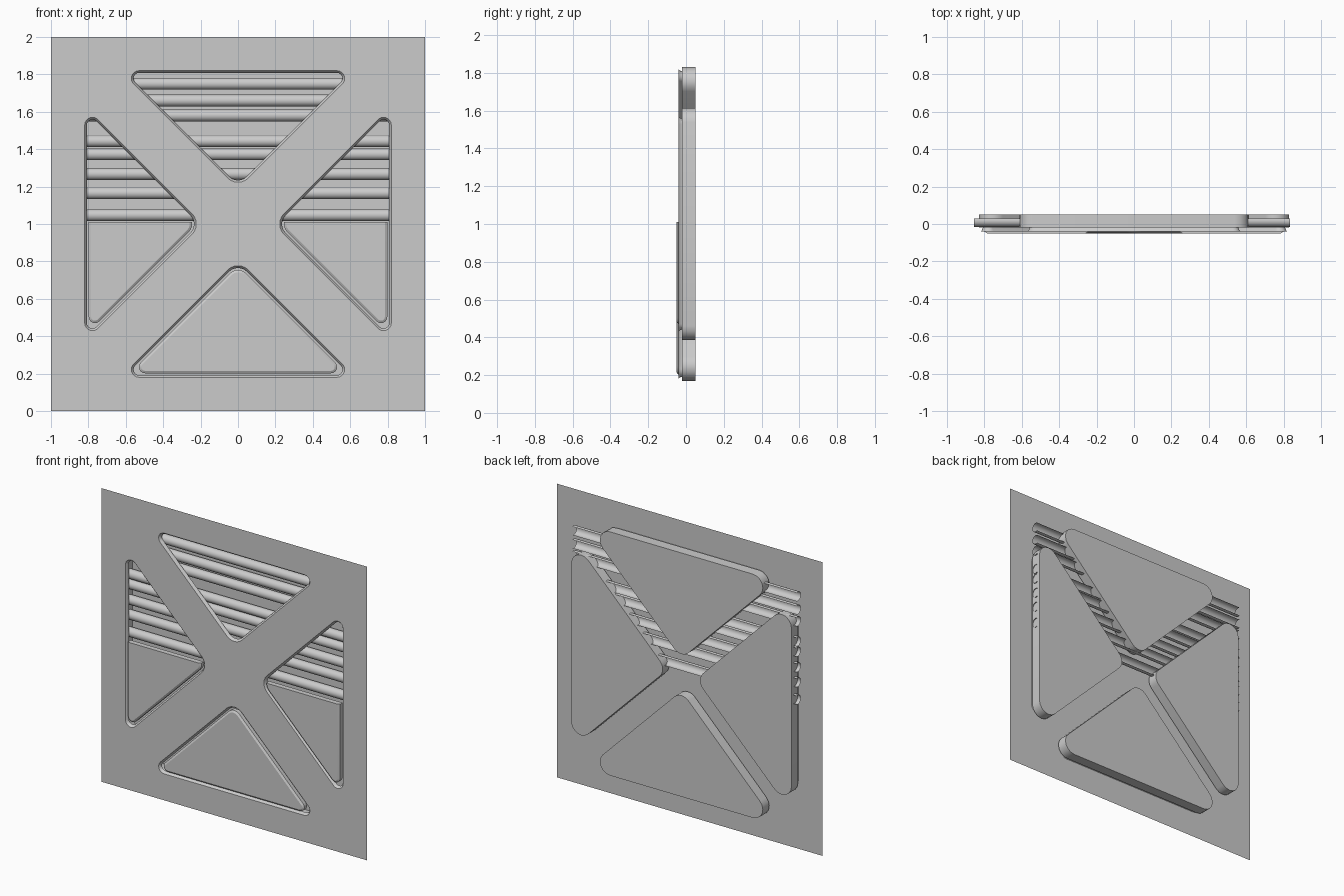
import bpy, bmesh, math
from mathutils import Vector

if "Cube" in bpy.data.objects:
    bpy.data.objects.remove(bpy.data.objects["Cube"])


def tri_loop(y, turn, c, outer, r_apex, r_corner, inset=0.0, n=6):
    """Rounded right-angled triangle, apex towards the plate centre, turned by quarter turns."""
    c, outer = c + inset * math.sqrt(2), outer - inset
    ra, rc = r_apex - inset, r_corner - inset
    w = outer - c
    k = 1 / math.tan(math.radians(22.5))
    arcs = [((0, c + ra * math.sqrt(2)), ra, 225, 315),
            ((w - rc * k, outer - rc), rc, -45, 90),
            ((-w + rc * k, outer - rc), rc, 90, 225)]
    ca, sa = math.cos(turn * math.pi / 2), math.sin(turn * math.pi / 2)
    pts = []
    for (cx, cz), r, a0, a1 in arcs:
        for i in range(n + 1):
            a = math.radians(a0 + (a1 - a0) * i / n)
            x, z = cx + r * math.cos(a), cz + r * math.sin(a)
            pts.append(Vector((x * ca - z * sa, y, 1 + x * sa + z * ca)))
    return pts


HOLE = dict(c=0.19, outer=0.82, r_apex=0.08, r_corner=0.042)
POCKET = dict(c=0.11, outer=0.83, r_apex=0.075, r_corner=0.075)
PANEL = dict(c=0.19, outer=0.82, r_apex=0.08, r_corner=0.055)


def finish(name, bm, angle=30, recalc=True):
    if recalc:
        bmesh.ops.recalc_face_normals(bm, faces=bm.faces)
    me = bpy.data.meshes.new(name)
    bm.to_mesh(me)
    bm.free()
    ob = bpy.data.objects.new(name, me)
    bpy.context.collection.objects.link(ob)
    bpy.ops.object.select_all(action='DESELECT')
    ob.select_set(True)
    bpy.context.view_layer.objects.active = ob
    bpy.ops.object.shade_smooth_by_angle(angle=math.radians(angle))
    return ob


def skin(loops):
    """Join successive loops with quads and cap the last one."""
    bm = bmesh.new()
    rings = [[bm.verts.new(p) for p in lp] for lp in loops]
    for a, b in zip(rings, rings[1:]):
        for i in range(len(a)):
            j = (i + 1) % len(a)
            bm.faces.new((a[i], a[j], b[j], b[i]))
    bm.faces.new(rings[-1])
    return bm


# Flat wall plate with four rounded triangular openings
Y = -0.04
bm = bmesh.new()
outlines = [[Vector((x, Y, z)) for x, z in ((-1, 0), (1, 0), (1, 2), (-1, 2))]]
outlines += [tri_loop(Y, t, **HOLE) for t in range(4)]
for lp in outlines:
    vs = [bm.verts.new(p) for p in lp]
    for i in range(len(vs)):
        bm.edges.new((vs[i], vs[(i + 1) % len(vs)]))
bmesh.ops.triangle_fill(bm, use_beauty=True, use_dissolve=False, edges=bm.edges[:], normal=(0, -1, 0))
for f in bm.faces:
    f.normal_update()
    if f.normal.y > 0:
        f.normal_flip()
finish("wall_plate", bm, recalc=False)

# Recessed pockets behind the openings: bevelled lip, flange, side wall, back
names = ["top", "left", "bottom", "right"]
for t, side in enumerate(names):
    bm = skin([tri_loop(-0.04, t, **HOLE),
               tri_loop(-0.032, t, inset=0.008, **HOLE),
               tri_loop(-0.02, t, inset=0.012, **HOLE),
               tri_loop(-0.02, t, **POCKET),
               tri_loop(0.05, t, **POCKET)])
    for f in bm.faces:
        f.normal_update()
    # the visible inside of the pocket faces forward
    if bm.faces[:][-1].normal.y > 0:
        bmesh.ops.reverse_faces(bm, faces=bm.faces[:])
    finish(side + "_pocket", bm, recalc=False)

# Raised cover panels: full one below, half ones at the sides
for t in (1, 2, 3):
    bm = skin([tri_loop(-0.015, t, inset=0.022, **PANEL),
               tri_loop(-0.042, t, inset=0.022, **PANEL),
               tri_loop(-0.05, t, inset=0.035, **PANEL)])
    if t != 2:
        bmesh.ops.bisect_plane(bm, geom=bm.verts[:] + bm.edges[:] + bm.faces[:],
                               plane_co=(0, 0, 1.01), plane_no=(0, 0, 1), clear_outer=True)
        top = [e for e in bm.edges if e.is_boundary and all(abs(v.co.z - 1.01) < 1e-4 for v in e.verts)]
        ends = [v for v in bm.verts if abs(v.co.z - 1.01) < 1e-4 and abs(v.co.y + 0.015) < 1e-4]
        if len(ends) == 2:
            top.append(bm.edges.new(ends))
        bmesh.ops.edgeloop_fill(bm, edges=top)
    finish(names[t] + "_cover_panel", bm)

# Horizontal half-round slats across the upper half, open at the back
for k, zc in enumerate((1.75, 1.66, 1.58, 1.443, 1.373, 1.267, 1.165, 1.047)):
    bm = bmesh.new()
    pairs = []
    for i in range(13):
        a = math.radians(-115 + 230 * i / 12)
        y, z = 0.017 - 0.032 * math.cos(a), zc + 0.032 * math.sin(a)
        pairs.append([bm.verts.new((x, y, z)) for x in (-0.855, 0.835)])
    for p, q in zip(pairs, pairs[1:]):
        bm.faces.new((p[0], p[1], q[1], q[0]))
    finish(f"slat_{k + 1}", bm, recalc=False)
